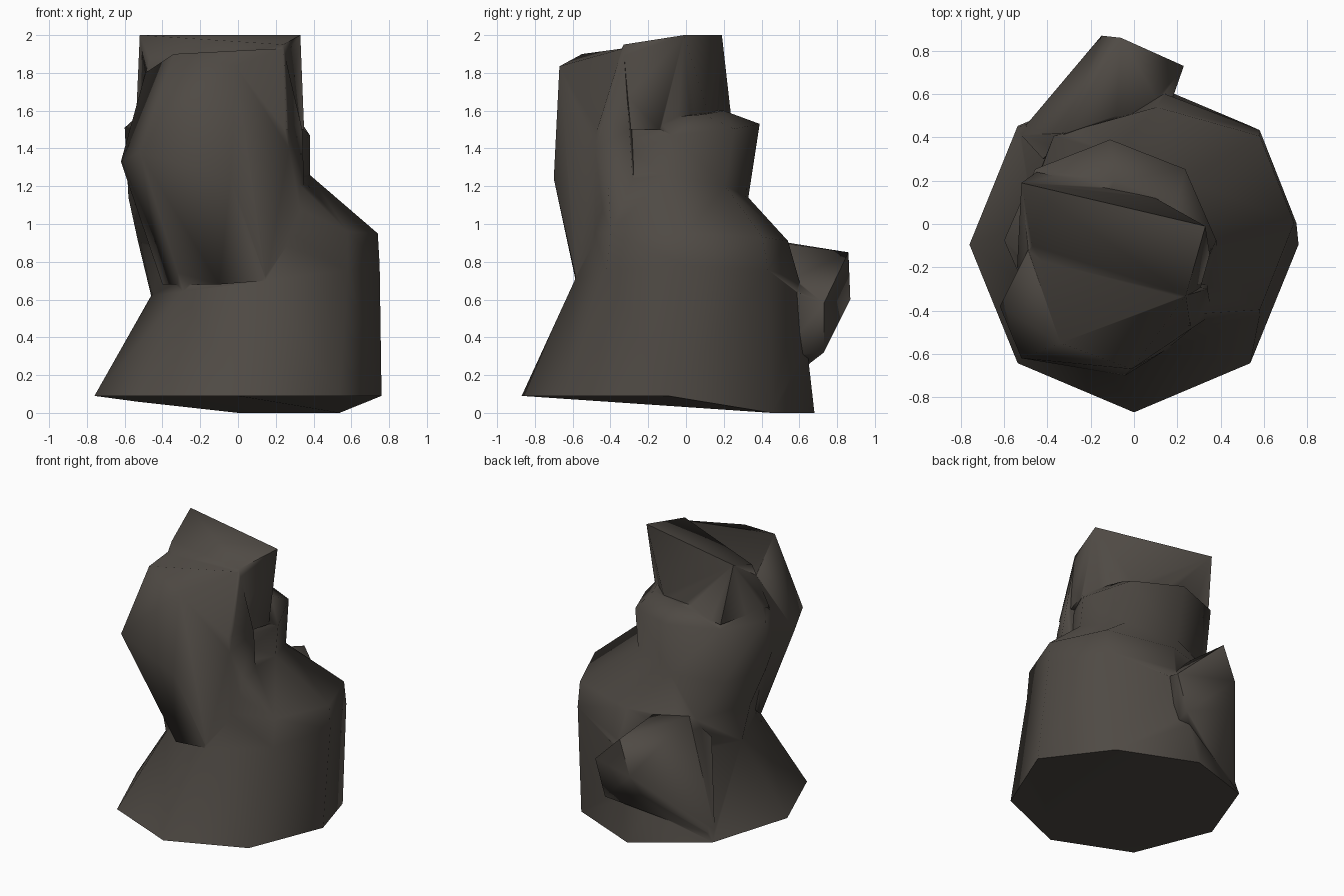
import bpy, bmesh, math

if "Cube" in bpy.data.objects:
    bpy.data.objects.remove(bpy.data.objects["Cube"])

stone = bpy.data.materials.new("dark brown stone")
stone.diffuse_color = (0.078, 0.068, 0.058, 1)
stone.use_nodes = True
stone.node_tree.nodes["Principled BSDF"].inputs["Base Color"].default_value = stone.diffuse_color


def finish(bm, name):
    bmesh.ops.recalc_face_normals(bm, faces=bm.faces)
    me = bpy.data.meshes.new(name)
    bm.to_mesh(me)
    bm.free()
    me.materials.append(stone)
    ob = bpy.data.objects.new(name, me)
    bpy.context.collection.objects.link(ob)
    return ob


def ring(left, right, front, back, z, tilt_x, tilt_y, corner):
    """Eight-sided outline inside a rectangle; corner sets how boxy it is."""
    cx, cy = (left + right) / 2, (front + back) / 2
    hx, hy = (right - left) / 2, (back - front) / 2
    pts = []
    for k in range(8):
        s = corner if k % 2 else 1
        u = s * math.copysign(1, math.cos(k * math.pi / 4)) if k % 4 != 2 else 0
        v = s * math.copysign(1, math.sin(k * math.pi / 4)) if k % 4 != 0 else 0
        pts.append((cx + u * hx, cy + v * hy, z + u * tilt_x + v * tilt_y))
    return pts


def loft(name, rings):
    bm = bmesh.new()
    loops = [[bm.verts.new(p) for p in r] for r in rings]
    for a, b in zip(loops, loops[1:]):
        for k in range(8):
            j = (k + 1) % 8
            bm.faces.new((a[k], a[j], b[j], b[k]))
    bm.faces.new(loops[-1])
    # Underside as a fan from the front corner
    low = loops[0]
    for k in range(7, 13):
        bm.faces.new((low[6], low[(k + 1) % 8], low[k % 8]))
    bmesh.ops.triangulate(bm, faces=bm.faces)
    return finish(bm, name)


def hull(name, pts):
    bm = bmesh.new()
    vs = [bm.verts.new(p) for p in pts]
    bmesh.ops.convex_hull(bm, input=vs)
    bmesh.ops.delete(bm, geom=[v for v in bm.verts if not v.link_faces], context='VERTS')
    return finish(bm, name)


# Base outline: rim lifted at the front and sides, touching the ground at the back
base = [(x, y, 0.09 if y < 0.2 else (0.06 if x < -0.3 else 0.0))
        for x, y, z in ring(-0.76, 0.76, -0.87, 0.68, 0, 0, 0, 0.707)]

# Main body, stepped in towards the top
body = loft("rock_body", [
    base,
    ring(-0.46, 0.75, -0.59, 0.60, 0.70, 0.08, 0.0, 0.72),
    ring(-0.53, 0.74, -0.53, 0.54, 0.93, 0.02, -0.02, 0.75),
    ring(-0.58, 0.38, -0.54, 0.33, 1.20, 0.06, -0.06, 0.72),
    ring(-0.60, 0.38, -0.54, 0.39, 1.49, -0.02, 0.04, 0.707),
    ring(-0.50, 0.32, -0.52, 0.20, 1.58, -0.02, 0.02, 0.707),
])

# Slanted head overhanging the back ledge
head = hull("top_block", [
    (-0.45, 0.24, 1.56), (0.08, 0.13, 1.55), (0.35, -0.14, 1.50), (0.26, -0.47, 1.5),
    (-0.2, -0.53, 1.5), (-0.54, -0.2, 1.55),
    (-0.52, 0.19, 2.0), (0.33, -0.01, 2.0), (0.24, -0.33, 1.95), (-0.47, -0.10, 1.88)])

# Block jutting out of the upper front, flowing into the neck and lower body
muzzle = hull("front_block", [
    (-0.34, -0.55, 1.90), (-0.01, -0.67, 1.835), (-0.04, -0.70, 1.24), (-0.52, -0.62, 1.38),
    (-0.62, -0.38, 1.33), (-0.49, -0.12, 1.80), (0.24, -0.33, 1.93), (0.34, -0.3, 1.5),
    (0.27, -0.48, 1.40), (0.34, -0.28, 1.2), (0.36, -0.42, 0.9),
    (0.15, -0.58, 0.70), (-0.1, -0.58, 0.68), (-0.40, -0.3, 0.68)])

# Slanted knob on the lower back, tapering into the base and shoulder
knob = hull("back_knob", [
    (-0.06, 0.86, 0.85), (-0.15, 0.87, 0.60), (0.15, 0.73, 0.32), (0.23, 0.73, 0.58),
    (-0.18, 0.78, 0.44), (-0.53, 0.42, 0.08), (-0.42, 0.3, 0.75), (-0.32, 0.42, 0.92),
    (-0.08, 0.5, 0.90), (0.1, 0.5, 0.30), (0.15, 0.5, 0.68)])

# Fuse the parts into one solid
for part in (head, muzzle, knob):
    mod = body.modifiers.new("join", 'BOOLEAN')
    mod.operation = 'UNION'
    mod.solver = 'EXACT'
    mod.object = part
    bpy.context.view_layer.objects.active = body
    bpy.ops.object.modifier_apply(modifier=mod.name)
    bpy.data.objects.remove(part)

bpy.ops.object.select_all(action='DESELECT')
body.select_set(True)
bpy.context.view_layer.objects.active = body
bpy.ops.object.shade_smooth_by_angle(angle=math.radians(75))
